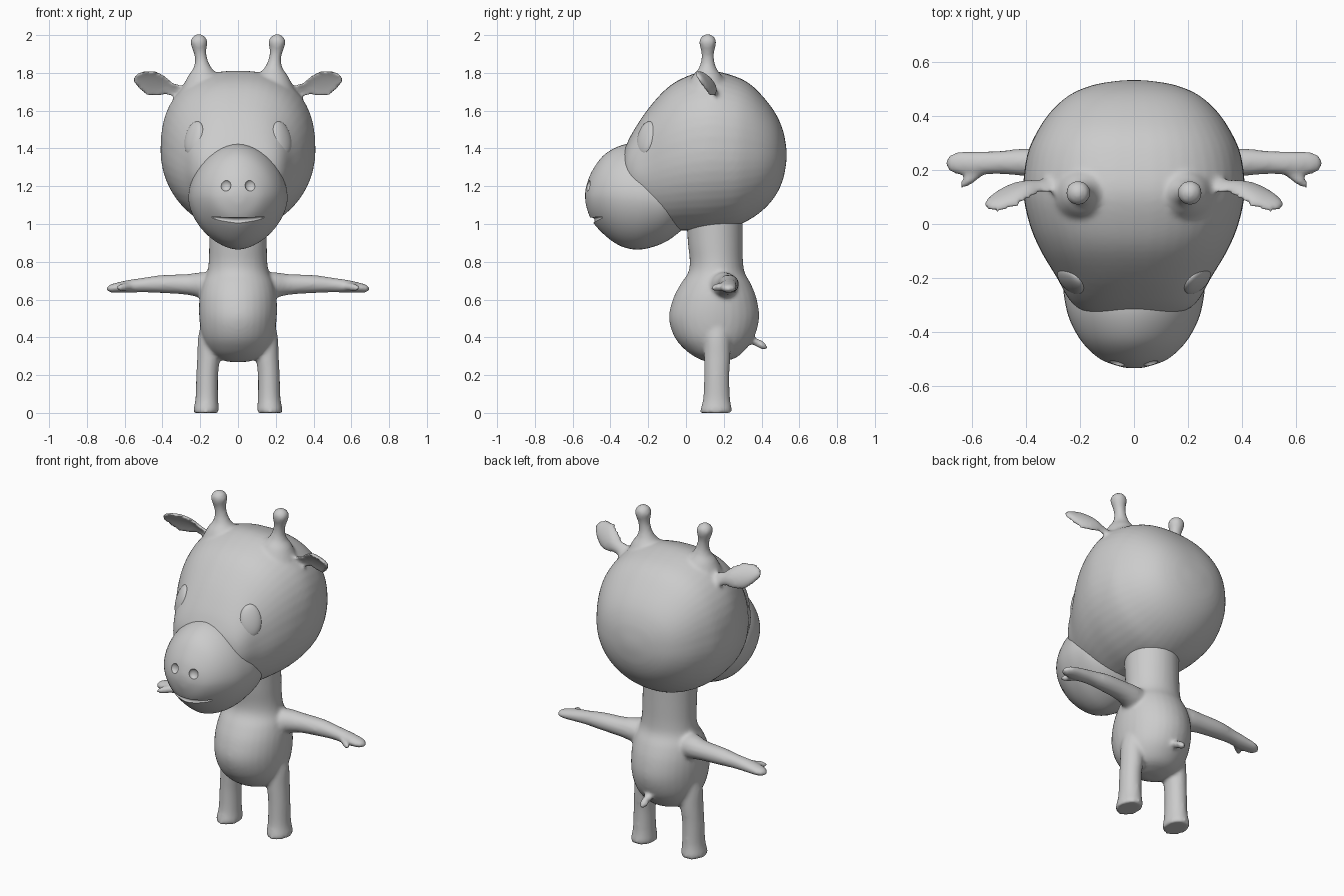
import bpy, bmesh, math
from mathutils import Vector, Matrix

grey = bpy.data.materials.new("plain grey")
grey.diffuse_color = (0.6, 0.6, 0.6, 1)
X, Y, Z = Vector((1, 0, 0)), Vector((0, 1, 0)), Vector((0, 0, 1))


def spline(rows, steps=4):
    """Smooth the listed sections with a Catmull-Rom curve."""
    out = []
    for i in range(len(rows) - 1):
        a, b, c, d = (rows[max(i - 1, 0)], rows[i], rows[i + 1],
                      rows[min(i + 2, len(rows) - 1)])
        for k in range(steps):
            t = k / steps
            out.append([0.5 * (2 * q + (r - p) * t + (2 * p - 5 * q + 4 * r - s) * t * t
                               + (3 * q - p - 3 * r + s) * t ** 3)
                        for p, q, r, s in zip(a, b, c, d)])
    out.append(list(rows[-1]))
    return out


def loft(bm, rows, u, v, side=1, n_up=2.0, n_low=2.0, segs=32, cup=None):
    """Skin oval sections (x, y, z, radius_u, radius_v) into a closed tube."""
    rings = []
    for x, y, z, ru, rv in spline(rows):
        ru, rv = max(ru, 0.002), max(rv, 0.002)
        ring = []
        for k in range(segs):
            a = 2 * math.pi * k / segs
            c, s = math.cos(a), math.sin(a)
            e = 2 / (n_up if s >= 0 else n_low)
            pu = math.copysign(abs(c) ** e, c)
            pv = math.copysign(abs(s) ** e, s)
            if cup is not None and s < 0:      # hollow one side
                pv *= -cup
            p = Vector((x, y, z)) + u * (pu * ru) + v * (pv * rv)
            p.x *= side
            ring.append(bm.verts.new(p))
        rings.append(ring)
    for a, b in zip(rings, rings[1:]):
        for k in range(segs):
            j = (k + 1) % segs
            bm.faces.new((a[k], a[j], b[j], b[k]))
    bm.faces.new(rings[0])
    bm.faces.new(rings[-1])


def ball(bm, matrix):
    bmesh.ops.create_uvsphere(bm, u_segments=24, v_segments=16, radius=1, matrix=matrix)


def finish(name, bm, blend=False):
    bmesh.ops.recalc_face_normals(bm, faces=bm.faces[:])
    mesh = bpy.data.meshes.new(name)
    bm.to_mesh(mesh)
    bm.free()
    mesh.materials.append(grey)
    mesh.shade_smooth()
    ob = bpy.data.objects.new(name, mesh)
    bpy.context.collection.objects.link(ob)
    if blend:                                  # fuse overlapping parts softly
        m = ob.modifiers.new("fuse", 'REMESH')
        m.mode, m.voxel_size, m.use_smooth_shade = 'VOXEL', 0.011, True
        m = ob.modifiers.new("soften", 'SMOOTH')
        m.factor, m.iterations = 0.5, 6
    return ob


# Body: torso with neck, arms, legs and tail
bm = bmesh.new()
torso = [(.27, .05, .11, .19), (.29, .11, .06, .26), (.33, .155, 0, .31),
         (.40, .19, -.06, .36), (.50, .205, -.09, .387), (.60, .205, -.07, .375),
         (.68, .19, -.03, .345), (.74, .165, .01, .312), (.80, .155, .02, .302),
         (.90, .153, .01, .30), (1.05, .153, .0, .30)]
loft(bm, [(0, (a + b) / 2, z, w, (b - a) / 2) for z, w, a, b in torso], X, Y)
for s in (1, -1):
    loft(bm, [(.06, .18, .66, .08, .07), (.18, .20, .675, .075, .07), (.27, .22, .68, .058, .055),
              (.40, .228, .682, .052, .048), (.50, .228, .677, .043, .039),
              (.58, .225, .67, .044, .034), (.65, .225, .662, .042, .026),
              (.685, .225, .658, .028, .018), (.696, .225, .657, .008, .006)],
         Y, Z, s, segs=20)
    # thumb
    loft(bm, [(.54, .215, .67, .02, .02), (.585, .185, .668, .021, .021),
              (.62, .157, .664, .02, .02), (.642, .136, .66, .008, .008)],
         Vector((.7, .7, 0)), Z, s, segs=12)
    # leg
    loft(bm, [(.168, .158, 0, .066, .083), (.168, .16, .02, .067, .083),
              (.165, .162, .08, .060, .071), (.163, .163, .2, .058, .067),
              (.155, .165, .3, .061, .07), (.148, .165, .4, .063, .07),
              (.13, .165, .5, .06, .07)], X, Y, s, segs=24)
loft(bm, [(0, .33, .40, .03, .03), (0, .37, .375, .023, .023), (0, .40, .36, .024, .024),
          (0, .42, .35, .02, .02), (0, .43, .346, .008, .008)], X, Z, segs=12)
finish("body", bm, True)

# Head: cranium with horns and ears
bm = bmesh.new()
skull = [(-.34, .10, 1.24, 1.36), (-.32, .19, 1.16, 1.41), (-.28, .24, 1.08, 1.49),
         (-.20, .285, 1.0, 1.61), (-.10, .345, .97, 1.72), (0, .387, .965, 1.78),
         (.12, .41, .965, 1.812), (.25, .397, .985, 1.785), (.34, .36, 1.025, 1.74),
         (.42, .305, 1.085, 1.66), (.48, .235, 1.16, 1.575), (.515, .15, 1.24, 1.49),
         (.53, .06, 1.32, 1.41), (.533, .01, 1.36, 1.37)]
loft(bm, [(0, y, (a + b) / 2, w, (b - a) / 2) for y, w, a, b in skull],
     X, Z, n_up=2.4, segs=48)
ear_w = Vector((0, -.5, .87)).normalized()
ear_n = Vector((.35, .80, .46)).normalized()
for s in (1, -1):
    # horn with a round knob
    loft(bm, [(.175, .11, 1.70, .13, .12), (.182, .112, 1.78, .085, .08),
              (.187, .114, 1.82, .052, .05), (.193, .115, 1.86, .036, .036),
              (.20, .115, 1.90, .033, .033), (.205, .115, 1.93, .039, .039),
              (.207, .115, 1.965, .046, .046), (.207, .115, 1.992, .033, .033),
              (.207, .115, 2.006, .008, .008)], X, Y, s, segs=20)
    # cupped ear
    loft(bm, [(.28, .14, 1.67, .07, .04), (.335, .13, 1.705, .045, .035),
              (.38, .12, 1.728, .058, .04), (.43, .10, 1.737, .08, .045),
              (.48, .082, 1.743, .076, .042), (.525, .066, 1.753, .05, .034),
              (.548, .06, 1.76, .018, .02)], ear_w, ear_n, s, segs=24, cup=.3)
finish("head", bm, True)

# Muzzle
bm = bmesh.new()
muzzle = [(-.534, .01, 1.14, 1.16), (-.528, .05, 1.095, 1.20), (-.50, .125, 1.02, 1.275),
          (-.44, .19, .95, 1.36), (-.36, .236, .89, 1.41), (-.28, .257, .866, 1.425),
          (-.20, .262, .872, 1.40), (-.10, .24, .91, 1.32), (0, .16, .985, 1.2)]
loft(bm, [(0, y, (a + b) / 2, w, (b - a) / 2) for y, w, a, b in muzzle],
     X, Z, n_up=1.85, n_low=1.75, segs=48)
snout = finish("muzzle", bm)

# Cutters for the nostrils and the smiling mouth
bm = bmesh.new()
for s in (1, -1):
    ball(bm, Matrix.Translation((s * .066, -.522, 1.205)) @ Matrix.Diagonal((.029, .022, .031, 1)))
nostrils = finish("nostril_cutter", bm)
bm = bmesh.new()
loft(bm, [(x, -.505 + .065 * (x / .14) ** 2, 1.018 + .018 * (x / .14) ** 2,
           .022 * (1 - .7 * abs(x / .14)), .017 * (1 - .85 * (x / .14) ** 2))
          for x in (-.14, -.1, -.05, 0, .05, .1, .14)], Y, Z, segs=16)
mouth = finish("mouth_cutter", bm)
bpy.context.view_layer.objects.active = snout
for cutter in (nostrils, mouth):
    m = snout.modifiers.new("cut", 'BOOLEAN')
    m.operation, m.object = 'DIFFERENCE', cutter
    bpy.ops.object.modifier_apply(modifier=m.name)
    cutter.hide_render = True
    cutter.hide_viewport = True
snout.data.set_sharp_from_angle(angle=math.radians(35))

# Eyes: flat ovals leaning with the face
for s, label in ((1, "right"), (-1, "left")):
    n = Vector((s * .68, -.68, .28)).normalized()
    up = Vector((-s * .22, .2, 1))
    up = (up - n * up.dot(n)).normalized()
    across = up.cross(n)
    turn = Matrix((across, n, up)).transposed().to_4x4()
    bm = bmesh.new()
    ball(bm, Matrix.Translation((s * .233, -.21, 1.455)) @ turn
         @ Matrix.Diagonal((.062, .027, .092, 1)))
    finish(label + "_eye", bm)
